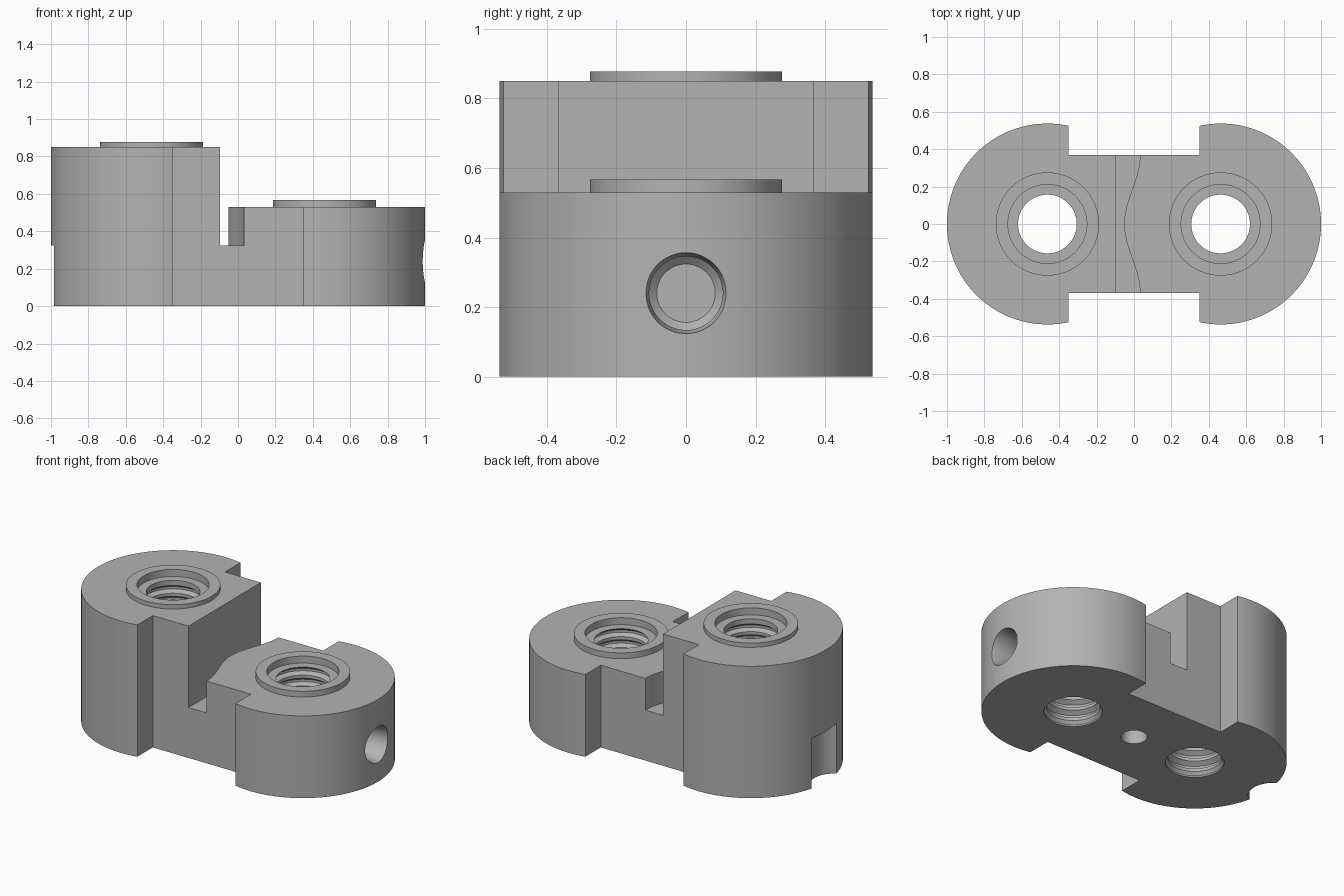
import bpy, bmesh, math
from mathutils import Matrix

cube = bpy.data.objects.get("Cube")
if cube:
    bpy.data.objects.remove(cube, do_unlink=True)

R, CX = 0.537, 0.463            # end radius and bore spacing
WAIST_X, WAIST_Y = 0.35, 0.368
TALL, LOW, FLOOR = 0.85, 0.53, 0.325

grey = bpy.data.materials.new("plain grey")
grey.use_nodes = True
grey.diffuse_color = (0.45, 0.45, 0.45, 1)
grey.node_tree.nodes["Principled BSDF"].inputs["Base Color"].default_value = (0.45, 0.45, 0.45, 1)


def add_object(name, bm):
    bmesh.ops.recalc_face_normals(bm, faces=bm.faces)
    mesh = bpy.data.meshes.new(name)
    bm.to_mesh(mesh)
    bm.free()
    mesh.materials.append(grey)
    ob = bpy.data.objects.new(name, mesh)
    bpy.context.collection.objects.link(ob)
    return ob


def prism(name, outline, z0, z1):
    bm = bmesh.new()
    face = bm.faces.new([bm.verts.new((x, y, z0)) for x, y in outline])
    up = bmesh.ops.extrude_face_region(bm, geom=[face])["geom"]
    bmesh.ops.translate(bm, vec=(0, 0, z1 - z0),
                        verts=[v for v in up if isinstance(v, bmesh.types.BMVert)])
    return add_object(name, bm)


def lathe(name, profile, matrix, n=64):
    """Closed solid turned round z from (radius, height) pairs."""
    bm = bmesh.new()
    rings = [[bm.verts.new((r * math.cos(math.tau * i / n), r * math.sin(math.tau * i / n), z))
              for i in range(n)] for r, z in profile]
    for a, b in zip(rings, rings[1:]):
        for i in range(n):
            j = (i + 1) % n
            bm.faces.new((a[i], a[j], b[j], b[i]))
    bm.faces.new(rings[0])
    bm.faces.new(rings[-1])
    bm.transform(matrix)
    return add_object(name, bm)


def combine(target, tool, operation="DIFFERENCE"):
    tool.hide_render = True
    mod = target.modifiers.new(tool.name, "BOOLEAN")
    mod.operation, mod.solver, mod.object = operation, "EXACT", tool
    bpy.context.view_layer.objects.active = target
    bpy.ops.object.modifier_apply(modifier=mod.name)
    bpy.data.objects.remove(tool, do_unlink=True)


# Waisted body outline: two round ends with a narrow middle
start = math.acos((CX - WAIST_X) / R)
sweep = 2 * (math.pi - start)
right_end = []
for i in range(97):
    a = -math.pi + start + sweep * i / 96
    right_end.append((CX + R * math.cos(a), R * math.sin(a)))
half = [(WAIST_X, -WAIST_Y)] + right_end + [(WAIST_X, WAIST_Y)]
body = prism("clamp_body", half + [(-x, -y) for x, y in half], 0, TALL)

# Step down to the low end
combine(body, prism("step_cutter", [(-0.095, -1), (2, -1), (2, 1), (-0.095, 1)], LOW, 1.2))

# Cross channel with a bowed wall on the low side
bow = []
for i in range(33):
    y = -WAIST_Y + 2 * WAIST_Y * i / 32
    bow.append((-0.01 - 0.042 * math.cos(math.pi * y / WAIST_Y), y))
channel = [(-0.095, -0.6), (bow[0][0], -0.6)] + bow + [(bow[-1][0], 0.6), (-0.095, 0.6)]
combine(body, prism("channel_cutter", channel, FLOOR, 1.1))

# Raised rims and threaded bores
for side, top, rim in ((-1, TALL, 0.028), (1, LOW, 0.037)):
    place = Matrix.Translation((side * CX, 0, 0))
    combine(body, lathe("rim", [(0.276, top - 0.1), (0.276, top + rim)], place, 96), "UNION")
    seat = top + rim - 0.045
    profile = [(0.172, -0.05), (0.172, 0.01)]
    z, pitch = 0.03, 0.07
    while z + pitch < seat:
        profile += [(0.157, z), (0.157, z + 0.02), (0.185, z + 0.035), (0.185, z + 0.05)]
        z += pitch
    profile += [(0.157, z), (0.157, seat), (0.211, seat), (0.211, top + 0.2)]
    combine(body, lathe("bore_cutter", profile, place))

# Blind hole in the low end, with a small lead-in
side_hole = [(0.084, 0), (0.106, 0.02), (0.106, 0.155), (0.116, 0.18), (0.116, 0.4)]
combine(body, lathe("side_hole_cutter", side_hole,
                    Matrix.Translation((0.81, 0, 0.24)) @ Matrix.Rotation(math.pi / 2, 4, "Y")))

# Blind hole under the middle and scallop in the tall end
combine(body, lathe("bottom_hole_cutter", [(0.077, -0.1), (0.077, 0.2)], Matrix()))
combine(body, lathe("scallop_cutter", [(0.148, -0.1), (0.148, FLOOR)],
                    Matrix.Translation((-1.063, 0, 0))))

bpy.ops.object.select_all(action="DESELECT")
body.select_set(True)
bpy.context.view_layer.objects.active = body
bpy.ops.object.shade_smooth_by_angle(angle=math.radians(25))
